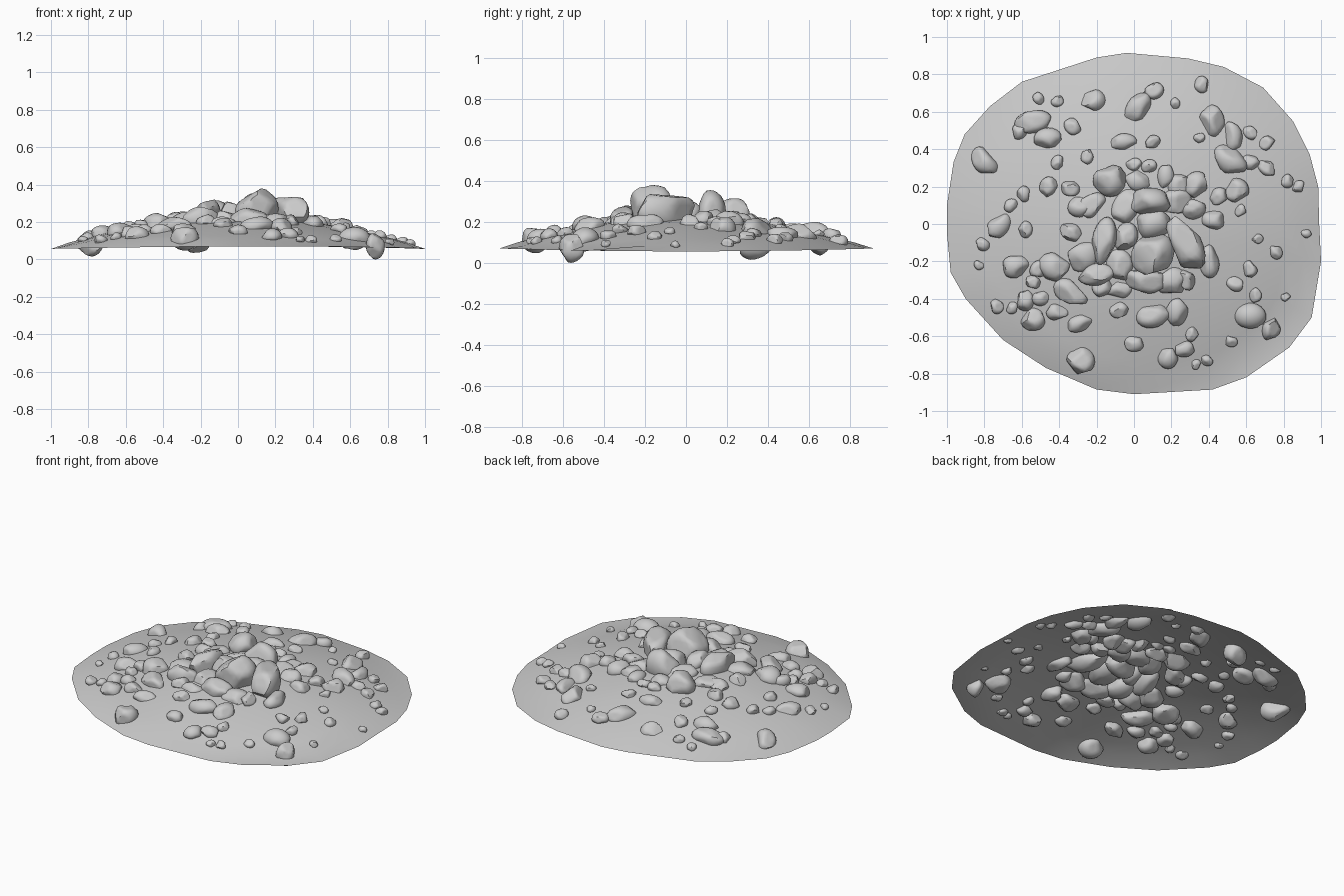
import bpy, bmesh, math, random
from mathutils import Vector, Matrix, noise

random.seed(7)
OUTLINE = [(-.04, .915), (.29, .885), (.48, .84), (.69, .73), (.85, .55), (.94, .37), (.985, .2),
           (.99, 0), (1, -.2), (.95, -.5), (.83, -.66), (.6, -.82), (.42, -.885), (0, -.91),
           (-.2, -.885), (-.47, -.77), (-.7, -.62), (-.9, -.4), (-.98, -.26), (-1, -.05),
           (-1, .1), (-.965, .33), (-.905, .48), (-.77, .63), (-.6, .76), (-.2, .89)]
PROFILE = [(0, .232), (.2, .225), (.4, .2), (.6, .165), (.8, .118), (.9, .092), (1, .056)]


def ground(x, y):
    """Height of the earth mound at a point."""
    t = min(1, math.hypot(x, y / .91))
    for (t0, z0), (t1, z1) in zip(PROFILE, PROFILE[1:]):
        if t <= t1:
            z = z0 + (z1 - z0) * (t - t0) / (t1 - t0)
            break
    return z + .012 * (y / .91) ** 2 * t + .008 * noise.noise((x * 2.5, y * 2.5, 1)) * (1 - t)


def finish(bm, name):
    me = bpy.data.meshes.new(name)
    bm.to_mesh(me)
    bm.free()
    ob = bpy.data.objects.new(name, me)
    bpy.context.collection.objects.link(ob)
    bpy.ops.object.select_all(action='DESELECT')
    ob.select_set(True)
    bpy.context.view_layer.objects.active = ob
    bpy.ops.object.shade_smooth_by_angle(angle=math.radians(40))


def add_rock(bm, x, y, z, a, b, h, angle):
    """Ball chipped flat by random planes, then fitted to its half sizes."""
    verts = bmesh.ops.create_icosphere(bm, subdivisions=3, radius=1)['verts']
    for _ in range(9):
        n = Vector((random.gauss(0, 1), random.gauss(0, 1), random.gauss(0, 1))).normalized()
        d = random.uniform(.7, .88)
        for v in verts:
            v.co -= n * max(0, v.co.dot(n) - d)
    rot = Matrix.Rotation(math.radians(angle), 3, 'Z')
    lo = [min(v.co[i] for v in verts) for i in range(3)]
    hi = [max(v.co[i] for v in verts) for i in range(3)]
    for v in verts:
        p = Vector([((v.co[i] - lo[i]) / (hi[i] - lo[i]) * 2 - 1) * s for i, s in enumerate((a, b, h))])
        v.co = rot @ p + Vector((x, y, z))


# Earth mound: open domed sheet
bm = bmesh.new()
rings = []
for t in (.2, .4, .6, .8, .9, 1):
    rings.append([bm.verts.new((x * t, y * t, ground(x * t, y * t))) for x, y in OUTLINE])
for v, (x, y) in zip(rings[-1], OUTLINE):
    v.co.z = .056 + .014 * (y / .91) ** 2
top = bm.verts.new((0, 0, ground(0, 0)))
n = len(OUTLINE)
for i in range(n):
    j = (i + 1) % n
    bm.faces.new((top, rings[0][j], rings[0][i]))
    for r0, r1 in zip(rings, rings[1:]):
        bm.faces.new((r0[i], r0[j], r1[j], r1[i]))
bmesh.ops.recalc_face_normals(bm, faces=bm.faces)
if next(iter(top.link_faces)).normal.z < 0:
    bmesh.ops.reverse_faces(bm, faces=bm.faces)
finish(bm, "earth_mound")

# Crown boulders and deep-set boulders: x, y, z, half length, half width, half height, angle
CROWN = [(-.13, .23, .235, .09, .085, .08, 0), (.09, .12, .26, .105, .075, .095, 0),
         (-.16, -.09, .235, .13, .065, .085, 80), (.1, -.16, .27, .12, .11, .11, 60),
         (.28, -.1, .24, .155, .08, .095, 115), (-.04, -.07, .235, .08, .06, .075, 70),
         (-.2, -.27, .21, .1, .06, .07, 5), (.06, -.31, .205, .12, .06, .07, -5),
         (.735, -.56, .07, .065, .05, .07, 80), (-.8, .33, .085, .09, .06, .07, 125),
         (-.22, .66, .105, .075, .06, .07, 0), (.1, 0, .215, .1, .08, .09, 20)]
bm = bmesh.new()
for rock in CROWN:
    add_rock(bm, *rock)
finish(bm, "crown_boulders")

# Half-buried boulders packed between the crown stones: x, y, half length, half width, angle
BURIED = [(-.04, .1, .1, .07, 60), (.22, .12, .09, .07, 20), (-.27, -.17, .09, .07, 40),
          (.2, -.3, .09, .07, 0), (-.08, -.22, .09, .07, 100), (.02, .23, .07, .06, 0),
          (-.22, .1, .08, .06, 30), (.24, .2, .07, .06, 80), (-.08, -.35, .07, .05, 10)]
bm = bmesh.new()
for x, y, a, b, angle in BURIED:
    add_rock(bm, x, y, ground(x, y) - .012, a, b, b * .8, angle)
finish(bm, "buried_boulders")

# Stones bedded in the slope: x, y, half length, half width, angle
STONES = [(-.43, -.23, .085, .075, -15), (-.34, -.37, .1, .06, -35), (-.17, -.34, .055, .05, 0),
          (.1, -.49, .09, .065, 15), (.23, -.47, .075, .06, 90), (.4, -.2, .09, .055, 95),
          (.55, .18, .065, .065, 0), (.33, .21, .075, .065, 60), (.32, .08, .065, .055, 20),
          (.42, .02, .06, .05, 0), (.17, .25, .065, .045, 90), (-.29, .09, .065, .055, 0),
          (.51, .34, .1, .07, -40), (.42, .55, .085, .065, 110), (.53, .47, .08, .05, 100),
          (.62, .33, .05, .04, 0), (.02, .62, .095, .06, 60), (-.06, .44, .075, .045, 0),
          (-.54, .545, .1, .06, 10), (-.46, .455, .075, .06, 0), (-.72, -.01, .075, .055, 50),
          (-.63, -.23, .07, .06, 0), (-.54, -.51, .065, .06, 0), (-.28, -.73, .07, .07, 30),
          (.18, -.72, .055, .055, 0), (.62, -.49, .085, .07, 0), (-.29, -.53, .07, .045, 20),
          (-.41, -.47, .06, .045, 0), (.71, .3, .055, .04, -40)]
bm = bmesh.new()
for x, y, a, b, angle in STONES:
    add_rock(bm, x, y, ground(x, y) - .003, a, b, b * .88, angle)
finish(bm, "slope_stones")

# Pebbles: x, y, half size
PEBBLES = [(-.51, .67, .03), (-.41, .655, .03), (-.33, .52, .042), (.11, .71, .045), (.22, .645, .027),
           (.36, .745, .04), (.1, .44, .037), (.35, .46, .027), (-.25, .36, .035), (-.41, .33, .035),
           (.71, .435, .037), (.62, .49, .035), (.82, .23, .033), (.88, .2, .033), (.57, .07, .03),
           (.92, -.05, .025), (.66, -.08, .028), (.81, -.39, .022), (.76, -.15, .035), (.62, -.24, .04),
           (.54, -.32, .04), (.65, -.38, .035), (.52, -.63, .03), (.31, -.59, .035), (0, -.64, .045),
           (.27, -.67, .045), (.39, -.73, .03), (.33, -.75, .025), (-.58, -.41, .048), (-.5, -.4, .04),
           (-.73, -.44, .035), (-.65, -.45, .03), (-.54, -.31, .035), (-.83, -.22, .025), (-.81, -.11, .035),
           (-.66, .1, .035), (-.58, -.03, .04), (-.51, -.24, .045), (-.34, -.04, .05), (-.08, -.46, .045),
           (0, .32, .037), (.08, .31, .037), (-.59, .16, .038), (-.46, .2, .048), (-.34, .19, .045),
           (.28, -.3, .05), (.45, .15, .045), (-.61, .5, .045)]
bm = bmesh.new()
for x, y, r in PEBBLES:
    add_rock(bm, x, y, ground(x, y) + .003, r * 1.15, r * .95, r * .85, random.uniform(0, 180))
finish(bm, "pebbles")
